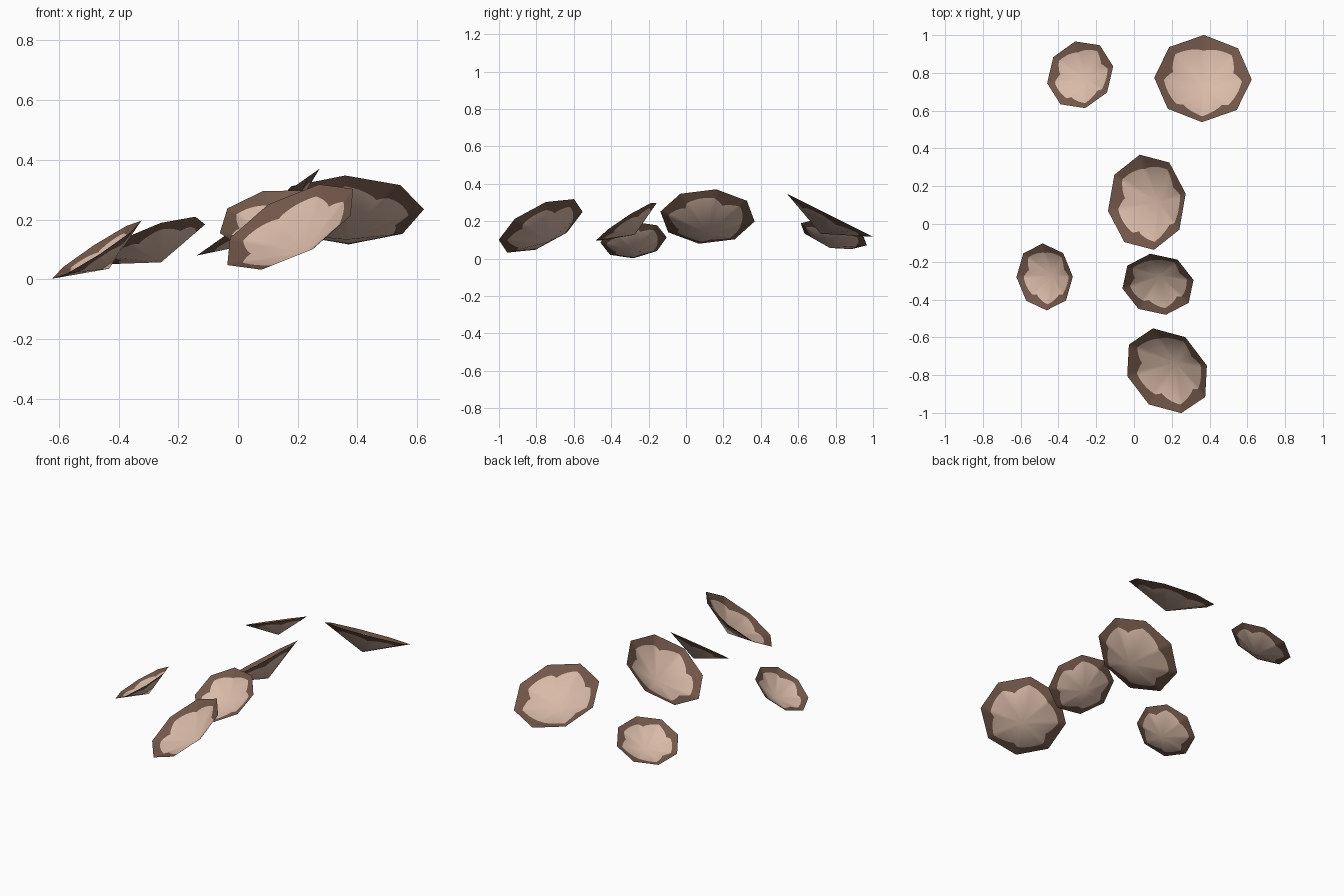
import bpy, bmesh, math
from mathutils import Vector

if "Cube" in bpy.data.objects:
    bpy.data.objects.remove(bpy.data.objects["Cube"])


def material(name, rgb):
    m = bpy.data.materials.new(name)
    m.diffuse_color = (*rgb, 1)
    m.use_nodes = True
    m.node_tree.nodes["Principled BSDF"].inputs["Base Color"].default_value = m.diffuse_color
    return m


PALE = material("pale pink flesh", (0.69, 0.49, 0.39))
BROWN = material("brown rim", (0.175, 0.098, 0.07))

SIDES, SEG, LOBES, DEPTH = 8, 80, 5, 0.43


def cup(name, centre, normal, first, r):
    """Shallow eight-sided open cone; 'first' is the top-view direction of one corner."""
    n = Vector(normal).normalized()
    u = Vector((first[0], first[1], -(n.x * first[0] + n.y * first[1]) / n.z)).normalized()
    v = n.cross(u)
    c = Vector(centre)
    bm = bmesh.new()
    apex = bm.verts.new(c - n * DEPTH * r)
    inner, rim = [], []
    step = 2 * math.pi / SIDES
    for i in range(SEG):
        t = 2 * math.pi * i / SEG
        edge = r * math.cos(step / 2) / math.cos(t % step - step / 2)
        out = (u * math.cos(t) + v * math.sin(t)) * edge
        # scalloped outline of the pale centre
        f = 0.70 + 0.13 * abs(math.sin(LOBES * t / 2)) ** 0.8
        inner.append(bm.verts.new(c + out * f - n * DEPTH * r * (1 - f)))
        rim.append(bm.verts.new(c + out))
    for i in range(SEG):
        j = (i + 1) % SEG
        bm.faces.new((apex, inner[i], inner[j])).material_index = 0
        bm.faces.new((inner[i], rim[i], rim[j], inner[j])).material_index = 1
    for f in bm.faces:
        f.smooth = True
    me = bpy.data.meshes.new(name)
    bm.to_mesh(me)
    bm.free()
    me.materials.append(PALE)
    me.materials.append(BROWN)
    ob = bpy.data.objects.new(name, me)
    bpy.context.collection.objects.link(ob)


# six scattered cups, each tilted its own way
cup("cup_back_left", (-0.285, 0.79, 0.13), (-0.34, 0.25, 0.905), (-5, 33), 0.188)
cup("cup_back_right", (0.365, 0.77, 0.232), (0.0, 0.447, 0.894), (1, 43), 0.258)
cup("cup_middle", (0.068, 0.115, 0.225), (-0.58, 0.0, 0.82), (-7, 47), 0.256)
cup("cup_left", (-0.473, -0.28, 0.099), (-0.54, -0.1, 0.83), (-2, 33), 0.178)
cup("cup_front_small", (0.127, -0.319, 0.197), (-0.12, -0.54, 0.83), (-8, 31), 0.194)
cup("cup_front_large", (0.175, -0.777, 0.175), (-0.43, -0.41, 0.80), (-14, 42), 0.248)
